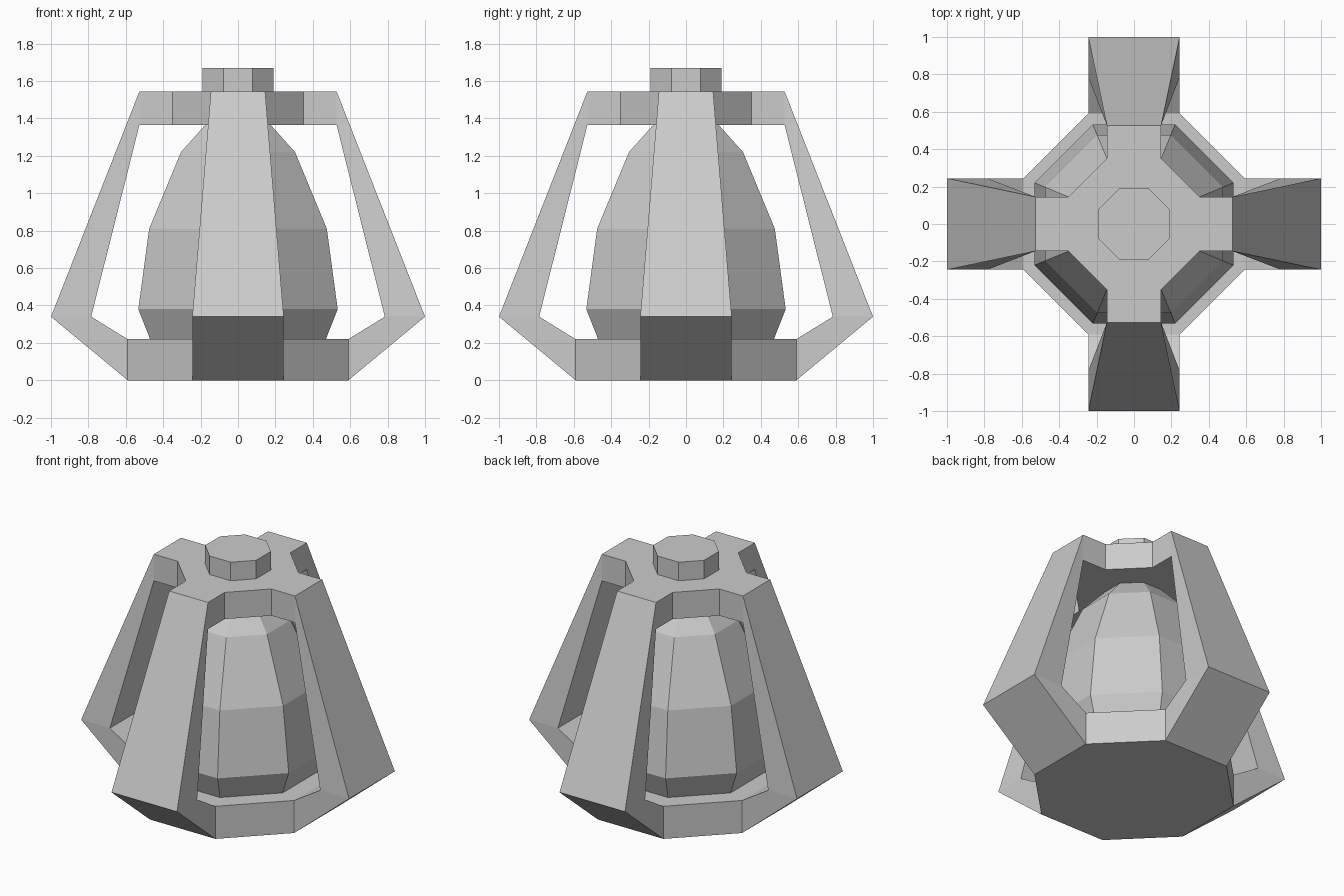
import bpy, bmesh
from math import pi, cos, sin
from mathutils import Matrix, Vector

if "Cube" in bpy.data.objects:
    bpy.data.objects.remove(bpy.data.objects["Cube"])

T = 2 ** 0.5 - 1  # half side of an octagon with apothem 1


def ring(bm, apothem, z):
    """Octagon with flat sides facing the axes; side 0 (verts 0-1) faces +x."""
    r = apothem / cos(pi / 8)
    return [bm.verts.new((r * cos(a), r * sin(a), z))
            for a in [(i - 0.5) * pi / 4 for i in range(8)]]


def bridge(bm, lower, upper, sides=None):
    n = len(lower)
    for i in sides or range(n):
        j = (i + 1) % n
        bm.faces.new((lower[i], lower[j], upper[j], upper[i]))


def finish(bm, name):
    bmesh.ops.remove_doubles(bm, verts=bm.verts[:], dist=0.0005)
    bmesh.ops.recalc_face_normals(bm, faces=bm.faces[:])
    mesh = bpy.data.meshes.new(name)
    bm.to_mesh(mesh)
    bm.free()
    obj = bpy.data.objects.new(name, mesh)
    bpy.context.collection.objects.link(obj)
    return obj


def lathe(name, profile):
    """Closed eight-sided body from (apothem, z) rings."""
    bm = bmesh.new()
    rings = [ring(bm, a, z) for a, z in profile]
    for lo, hi in zip(rings, rings[1:]):
        bridge(bm, lo, hi)
    bm.faces.new(rings[0][::-1])
    bm.faces.new(rings[-1])
    return finish(bm, name)


# Cage: octagonal base and top plate joined by four bent arms
bm = bmesh.new()
for apothem, z0, z1 in ((0.59, 0.0, 0.22), (0.35, 1.365, 1.545)):
    lo, hi = ring(bm, apothem, z0), ring(bm, apothem, z1)
    bridge(bm, lo, hi, (1, 3, 5, 7))  # diagonal walls; arms cover the rest
    bm.faces.new(lo[::-1])
    bm.faces.new(hi)

# Arm sections: outer (x, z), inner (x, z), half width
sections = [((0.59, 0.0), (0.59, 0.22), 0.59 * T),
            ((1.0, 0.34), (0.785, 0.34), 0.59 * T),
            ((0.527, 1.545), (0.527, 1.365), 0.35 * T),
            ((0.35, 1.545), (0.35, 1.365), 0.35 * T)]
for k in range(4):
    turn = Matrix.Rotation(k * pi / 2, 3, 'Z')
    loops = []
    for (xo, zo), (xi, zi), w in sections:
        pts = ((xo, -w, zo), (xo, w, zo), (xi, w, zi), (xi, -w, zi))
        loops.append([bm.verts.new(turn @ Vector(p)) for p in pts])
    # the top elbow needs its outer and under faces kept as separate planes
    for a, b in zip(loops, loops[1:]):
        bridge(bm, a, b)
finish(bm, "cage_frame")

# Inner bell-shaped body
lathe("inner_bell", [(0.47, 0.22), (0.533, 0.38), (0.475, 0.81),
                     (0.305, 1.22), (0.175, 1.365)])

# Knob on the top plate
lathe("top_knob", [(0.19, 1.545), (0.19, 1.67)])
